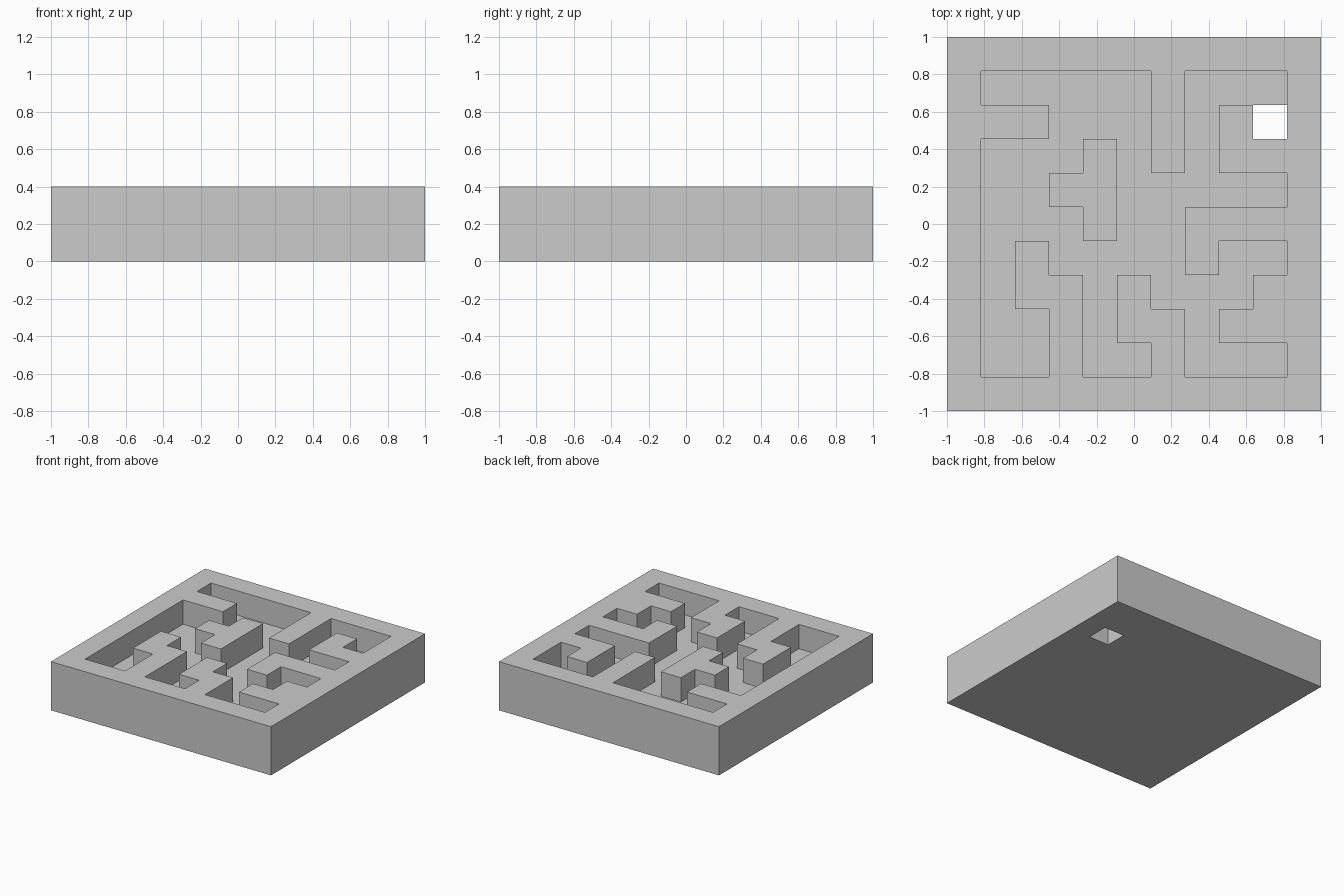
import bpy, bmesh
from mathutils import Vector

if "Cube" in bpy.data.objects:
    bpy.data.objects.remove(bpy.data.objects["Cube"])

# Plan of the tray, back row first: '#' wall, '.' sunken floor, 'O' through hole
PLAN = [
    "###########",
    "#.....#...#",
    "###...#.#O#",
    "#...#.#.###",
    "#..##.....#",
    "#...#..####",
    "#.#....#..#",
    "#.##.#...##",
    "#..#.##.###",
    "#..#..#...#",
    "###########",
]
N = len(PLAN)
CELL = 2 / N
LAYER = 0.2                       # floor thickness, and wall height above it
LEVELS = {'#': 2, '.': 1, 'O': 0}


def solid(i, j, k):
    inside = 0 <= i < N and 0 <= j < N and k >= 0
    return inside and k < LEVELS[PLAN[N - 1 - j][i]]


def add_side(bm, cell, axis, sign):
    """Add one outward-facing side of a grid cell."""
    u, v = (axis + 1) % 3, (axis + 2) % 3
    corners = []
    for a, b in ((0, 0), (1, 0), (1, 1), (0, 1))[::sign]:
        p = list(cell)
        p[axis] += (sign + 1) // 2
        p[u] += a
        p[v] += b
        corners.append(bm.verts.new(Vector((p[0] * CELL - 1, p[1] * CELL - 1, p[2] * LAYER))))
    bm.faces.new(corners)


# Maze tray: only exposed sides, welded, then flat areas merged
bm = bmesh.new()
for i in range(N):
    for j in range(N):
        for k in range(2):
            if not solid(i, j, k):
                continue
            for axis in range(3):
                for sign in (-1, 1):
                    other = [i, j, k]
                    other[axis] += sign
                    if not solid(*other):
                        add_side(bm, (i, j, k), axis, sign)
bmesh.ops.remove_doubles(bm, verts=bm.verts[:], dist=1e-4)
# Merge the strips on the walls and outside; top, floor and base keep the grid
upright = [e for e in bm.edges if len(e.link_faces) == 2
           and all(abs(f.normal.z) < 0.1 for f in e.link_faces)]
bm.normal_update()
upright = [e for e in bm.edges if len(e.link_faces) == 2
           and all(abs(f.normal.z) < 0.1 for f in e.link_faces)
           and e.calc_face_angle(1) < 0.01]
bmesh.ops.dissolve_edges(bm, edges=upright, use_verts=False)

mesh = bpy.data.meshes.new("maze_tray")
bm.to_mesh(mesh)
bm.free()
tray = bpy.data.objects.new("maze_tray", mesh)
bpy.context.collection.objects.link(tray)
